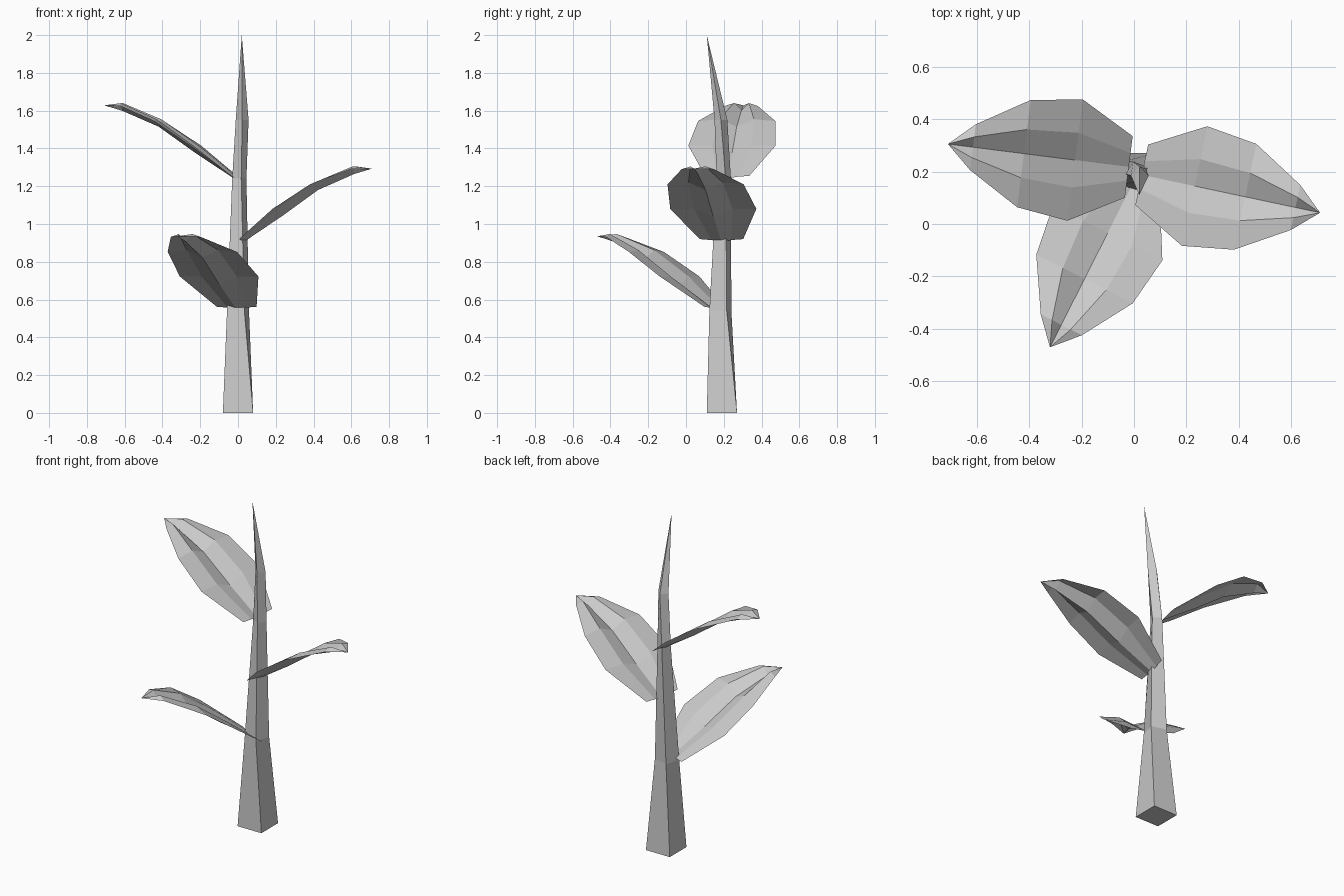
import bpy
from math import sin, cos, radians

if "Cube" in bpy.data.objects:
    bpy.data.objects.remove(bpy.data.objects["Cube"])


def make_object(name, verts, faces):
    mesh = bpy.data.meshes.new(name)
    mesh.from_pydata(verts, [], faces)
    mesh.update()
    ob = bpy.data.objects.new(name, mesh)
    bpy.context.collection.objects.link(ob)
    return ob


# Stem: square section that tapers, twists clockwise and ends in a bent spike
def make_stem():
    rings = [  # centre x, centre y, z, side, twist in degrees
        (0.0, 0.19, 0.0, 0.16, 0),
        (0.0, 0.182, 0.54, 0.095, -15),
        (0.007, 0.2, 1.24, 0.055, -30),
        (0.022, 0.185, 1.55, 0.048, -45),
    ]
    verts, faces = [], [(3, 2, 1, 0)]
    for x, y, z, side, twist in rings:
        for k in range(4):
            a = radians(225 + 90 * k + twist)
            r = side / 2 ** 0.5
            verts.append((x + r * cos(a), y + r * sin(a), z))
    for i in range(len(rings) - 1):
        for k in range(4):
            n = (k + 1) % 4
            faces.append((4 * i + k, 4 * i + n, 4 * i + 4 + n, 4 * i + 4 + k))
    tip, base = len(verts), len(verts) - 4
    verts.append((0.02, 0.11, 2.0))
    faces += [(base + k, base + (k + 1) % 4, tip) for k in range(4)]
    make_object("stem", verts, faces)


# Leaf: rows across the blade with a sunken midrib, closing to a point
def make_leaf(name, location, angle):
    rows = [  # distance, half width, edge z, quarter z, rib z
        (0.022, 0.118, 0.005, 0.0, -0.01),
        (0.228, 0.233, 0.165, 0.165, 0.125),
        (0.425, 0.206, 0.295, 0.305, 0.265),
        (0.621, 0.088, 0.375, 0.39, 0.35),
    ]
    verts, faces = [], []
    for u, w, edge, quarter, rib in rows:
        for f, z in zip((-1, -0.45, 0, 0.45, 1), (edge, quarter, rib, quarter, edge)):
            verts.append((u, w * f, z))
    for i in range(len(rows) - 1):
        for k in range(4):
            a = 5 * i + k
            faces.append((a, a + 5, a + 6, a + 1))
    tip = len(verts)
    verts.append((0.717, 0, 0.378))
    faces += [(tip - 5 + k, tip, tip - 4 + k) for k in range(4)]
    leaf = make_object(name, verts, faces)
    leaf.location = location
    leaf.rotation_euler.z = radians(angle)


make_stem()
make_leaf("upper_leaf", (0.002, 0.215, 1.25), 172.8)
make_leaf("middle_leaf", (0.008, 0.192, 0.915), -12)
make_leaf("lower_leaf", (0.003, 0.17, 0.557), 243.2)
